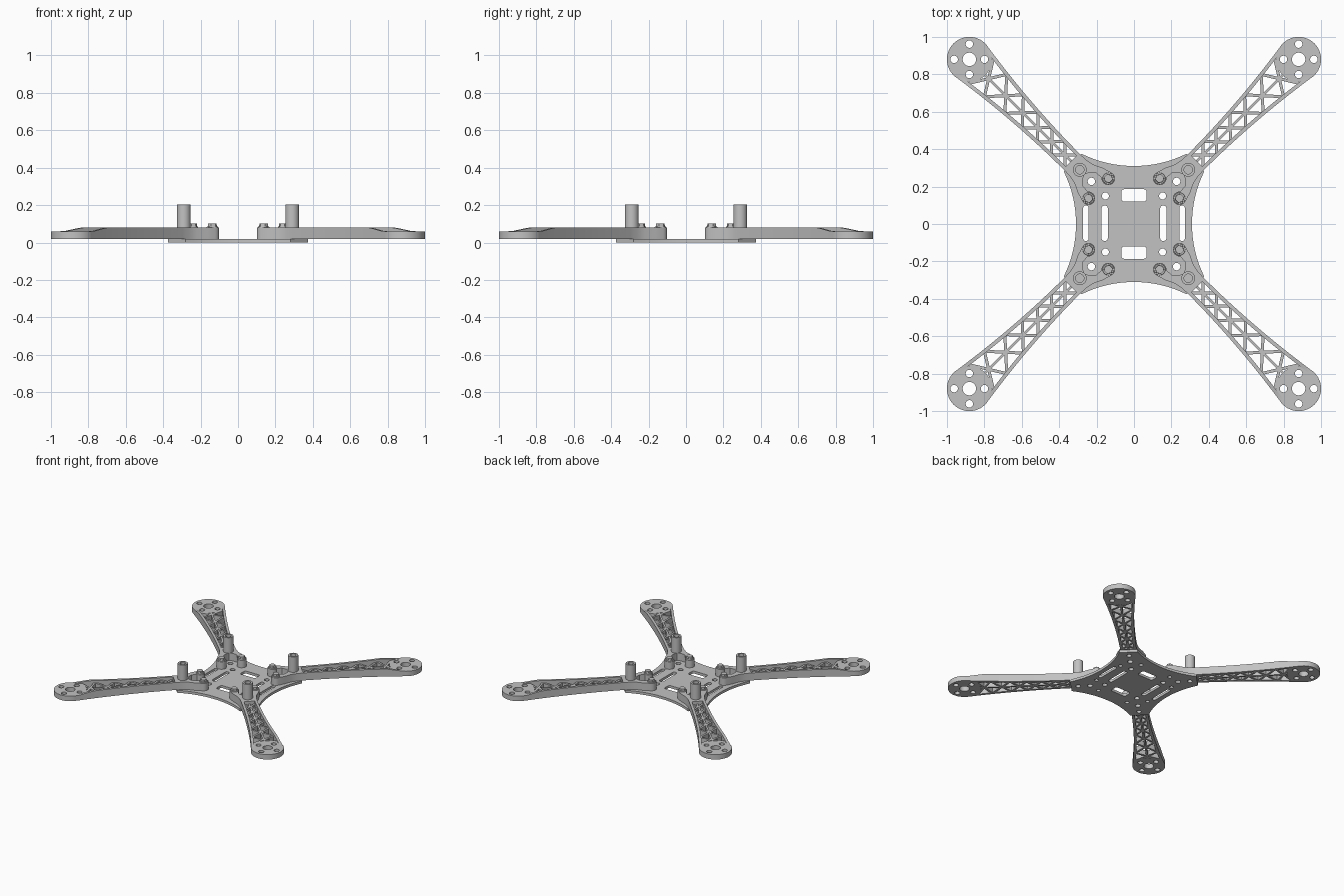
import bpy, bmesh
from math import sin, cos, pi, sqrt, radians
from mathutils import Matrix

cube = bpy.data.objects.get("Cube")
if cube:
    bpy.data.objects.remove(cube)

grey = bpy.data.materials.new("light_grey")
grey.use_nodes = True
GREY = (0.54, 0.54, 0.54, 1)
grey.diffuse_color = GREY
grey.node_tree.nodes["Principled BSDF"].inputs["Base Color"].default_value = GREY

ARM_Z, ARM_TOP, HUB_TOP = 0.02, 0.08, 0.06
HUB_U, HUB_R = 1.245, 0.12
SCREW = (0.269, 0.075)


def arc(cx, cy, r, a0=0, a1=360, n=24):
    """Points along an arc; a full circle leaves out the repeated end."""
    full = a1 - a0 == 360
    steps = n if full else n - 1
    angles = [radians(a0 + (a1 - a0) * i / steps) for i in range(n)]
    return [(cx + r * cos(a), cy + r * sin(a)) for a in angles]


def round_rect(cx, cy, w, h, r):
    pts = []
    for sx, sy, a in ((1, 1, 0), (-1, 1, 90), (-1, -1, 180), (1, -1, 270)):
        pts += arc(cx + sx * (w / 2 - r), cy + sy * (h / 2 - r), r, a, a + 90, 6)
    return pts


def plate(name, loops, z0, z1):
    """Flat solid: first loop is the outline, the others are holes."""
    curve = bpy.data.curves.new(name, 'CURVE')
    curve.dimensions = '2D'
    curve.fill_mode = 'BOTH'
    curve.extrude = (z1 - z0) / 2
    for pts in loops:
        spline = curve.splines.new('POLY')
        spline.points.add(len(pts) - 1)
        for p, (x, y) in zip(spline.points, pts):
            p.co = (x, y, 0, 1)
        spline.use_cyclic_u = True
    temp = bpy.data.objects.new(name + "_outline", curve)
    bpy.context.collection.objects.link(temp)
    graph = bpy.context.evaluated_depsgraph_get()
    mesh = bpy.data.meshes.new_from_object(temp.evaluated_get(graph))
    bpy.data.objects.remove(temp)
    bm = bmesh.new()
    bm.from_mesh(mesh)
    bmesh.ops.remove_doubles(bm, verts=bm.verts, dist=0.0001)
    bmesh.ops.recalc_face_normals(bm, faces=bm.faces)
    bmesh.ops.translate(bm, verts=bm.verts, vec=(0, 0, (z0 + z1) / 2))
    bm.to_mesh(mesh)
    bm.free()
    mesh.name = name
    return mesh


def sweep(bm, sections):
    """Skin a run of four-point cross-sections and cap both ends."""
    rings = [[bm.verts.new(p) for p in s] for s in sections]
    for a, b in zip(rings, rings[1:]):
        for i in range(4):
            j = (i + 1) % 4
            bm.faces.new((a[i], a[j], b[j], b[i]))
    bm.faces.new(rings[0])
    bm.faces.new(rings[-1])


def bar(bm, p, q, t, z0, z1):
    dx, dy = q[0] - p[0], q[1] - p[1]
    d = sqrt(dx * dx + dy * dy)
    nx, ny = -dy / d * t / 2, dx / d * t / 2
    sweep(bm, [[(x - nx, y - ny, z0), (x + nx, y + ny, z0),
                (x + nx, y + ny, z1), (x - nx, y - ny, z1)] for x, y in (p, q)])


def finish(bm, name):
    bmesh.ops.recalc_face_normals(bm, faces=bm.faces)
    mesh = bpy.data.meshes.new(name)
    bm.to_mesh(mesh)
    bm.free()
    return mesh


def add(name, mesh, matrix=None):
    obj = bpy.data.objects.new(name, mesh)
    bpy.context.collection.objects.link(obj)
    if not mesh.materials:
        mesh.materials.append(grey)
    if matrix:
        obj.matrix_world = matrix
    bpy.ops.object.select_all(action='DESELECT')
    obj.select_set(True)
    bpy.context.view_layer.objects.active = obj
    bpy.ops.object.shade_smooth_by_angle(angle=radians(30))
    return obj


def half_width(u):
    return 0.06 + 0.058 * (max(u - 0.45, 0) / 0.775) ** 2


# Centre plate with four concave sides, slots and holes
R, CX, CY = 0.635, 0.28, 0.375
side = []
for i in range(17):
    x = CX - 2 * CX * i / 16
    side.append((x, 0.31 + R - sqrt(R * R - x * x)))
outline = []
for k in range(4):
    c, s = (1, 0, -1, 0)[k], (0, 1, 0, -1)[k]
    outline += [(c * x - s * y, s * x + c * y) for x, y in side]
holes = []
for s in (1, -1):
    holes.append(round_rect(0, 0.153 * s, 0.135, 0.066, 0.015))
    holes.append(round_rect(0.157 * s, 0.004, 0.034, 0.19, 0.016))
    holes.append(round_rect(0.257 * s, 0.004, 0.03, 0.19, 0.0145))
    for t in (1, -1):
        for x, y, r in ((0.153, 0.15, 0.019), (0.228, 0.228, 0.02), (0.29, 0.29, 0.018),
                        (0.137, 0.243, 0.015), (0.243, 0.137, 0.015)):
            holes.append(arc(s * x, t * y, r, n=16))
add("centre_plate", plate("centre_plate", [outline] + holes, 0, 0.02))

# Arm parts, laid out along +x and shared by all four arms
# Forked root with two rounded ears
su, sv = SCREW
upper = [(0.375, 0), (0.363, 0.028), (0.335, 0.05)]
upper += arc(su, sv, 0.036, -40, -290, 16)
upper += [(0.33, 0.094), (0.38, 0.07), (0.43, 0.061), (0.475, 0.06)]
lower = [(x, -y) for x, y in reversed(upper[1:])]
root = plate("arm_root", [upper + lower], ARM_Z, ARM_TOP)

# Motor mount disc with one large and four small holes
mount = [arc(HUB_U, 0, HUB_R, n=48), arc(HUB_U, 0, 0.036)]
for k in range(4):
    a = pi / 4 + k * pi / 2
    mount.append(arc(HUB_U + 0.081 * cos(a), 0.081 * sin(a), 0.02, n=16))
hub = plate("motor_mount", mount, ARM_Z, HUB_TOP)

# Side rails, sloping down to the motor mount
bm = bmesh.new()
for s in (1, -1):
    sections = []
    for i in range(32):
        u = 0.45 + 0.775 * i / 31
        drop = min(max((u - 1.09) / 0.11, 0), 1)
        top = ARM_TOP - drop * (ARM_TOP - HUB_TOP - 0.001)
        w = half_width(u)
        sections.append([(u, s * (w - 0.02), ARM_Z), (u, s * w, ARM_Z),
                         (u, s * w, top), (u, s * (w - 0.02), top)])
    sweep(bm, sections)
rails = finish(bm, "side_rails")

# Crossed lattice and spine between the rails
bm = bmesh.new()
bar(bm, (0.46, 0), (1.14, 0), 0.014, ARM_Z, 0.058)
u = 0.472
while u < 1.08:
    h0 = half_width(u) - 0.01
    v = min(u + 2 * h0, 1.16)
    h1 = half_width(v) - 0.01
    for s in (1, -1):
        bar(bm, (u, -s * h0), (v, s * h1), 0.016, ARM_Z, 0.06)
    u = v
lattice = finish(bm, "lattice")

# Hollow standoff post and hexagonal screw head
post = plate("post", [arc(0, 0, 0.037, n=32), arc(0, 0, 0.022)], ARM_TOP, 0.204)
bm = bmesh.new()
for r, depth, z, n in ((0.031, 0.006, 0.083, 24), (0.025, 0.016, 0.093, 6)):
    bmesh.ops.create_cone(bm, cap_ends=True, segments=n, radius1=r, radius2=r * 0.95,
                          depth=depth, matrix=Matrix.Translation((0, 0, z)))
screw = finish(bm, "screw")

# Place the four arms on the diagonals
for k, corner in enumerate(("back_left", "back_right", "front_right", "front_left")):
    turn = Matrix.Rotation(pi / 4 + k * pi / 2, 4, 'Z')
    for mesh in (root, hub, rails, lattice):
        add(corner + "_" + mesh.name, mesh, turn)
    add(corner + "_post", post, turn @ Matrix.Translation((0.41, 0, 0)))
    for s, label in ((1, "a"), (-1, "b")):
        add(corner + "_screw_" + label, screw,
            turn @ Matrix.Translation((su, s * sv, 0)))
